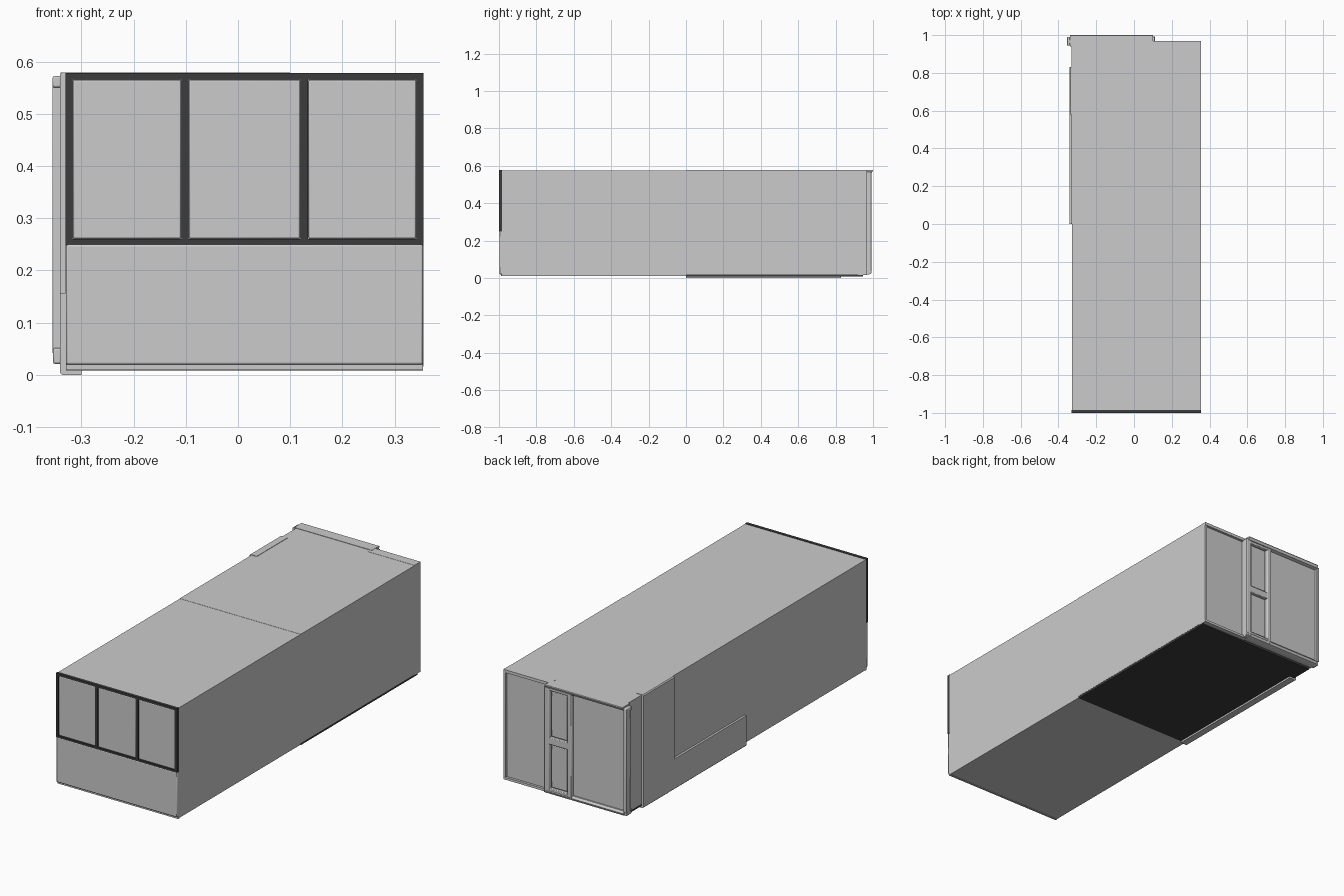
import bpy, bmesh, math

if "Cube" in bpy.data.objects:
    bpy.data.objects.remove(bpy.data.objects["Cube"])

dark = bpy.data.materials.new("dark_trim")
dark.diffuse_color = (0.045, 0.045, 0.045, 1)
dark.use_nodes = True
dark.node_tree.nodes["Principled BSDF"].inputs["Base Color"].default_value = dark.diffuse_color


def finish(name, bm, mat=None, bevel=0.0):
    bmesh.ops.recalc_face_normals(bm, faces=bm.faces)
    me = bpy.data.meshes.new(name)
    bm.to_mesh(me)
    bm.free()
    ob = bpy.data.objects.new(name, me)
    bpy.context.collection.objects.link(ob)
    if mat:
        me.materials.append(mat)
    if bevel:
        m = ob.modifiers.new("bevel", 'BEVEL')
        m.width, m.segments, m.limit_method = bevel, 2, 'ANGLE'
    bpy.ops.object.select_all(action='DESELECT')
    ob.select_set(True)
    bpy.context.view_layer.objects.active = ob
    bpy.ops.object.shade_smooth_by_angle(angle=math.radians(40))
    return ob


def box(name, x, y, z, mat=None, bevel=0.0):
    bm = bmesh.new()
    bmesh.ops.create_cube(bm, size=1)
    for v in bm.verts:
        v.co = [(a + b) / 2 + c * (b - a) for c, (a, b) in zip(v.co, (x, y, z))]
    return finish(name, bm, mat, bevel)


def extrude(name, pts, axis, lo, hi, bevel=0.0):
    """Extrude a closed 2D profile along x (profile is y,z) or y (profile is x,z)."""
    bm = bmesh.new()
    vs = [bm.verts.new((lo, p, q) if axis == 'x' else (p, lo, q)) for p, q in pts]
    geo = bmesh.ops.extrude_face_region(bm, geom=[bm.faces.new(vs)], use_keep_orig=True)
    for v in geo['geom']:
        if isinstance(v, bmesh.types.BMVert):
            v.co['xy'.index(axis)] = hi
    return finish(name, bm, None, bevel)


# Two body halves meeting at a seam
box("front_body", (-0.329, 0.354), (-0.985, 0), (0.012, 0.576))
box("rear_body", (-0.33, 0.355), (0, 0.945), (0.02, 0.577))
box("rear_underfloor", (-0.329, 0.354), (0.0, 0.945), (0.009, 0.02), dark)

# Front wall: lower panel, dark window frame and three panes
box("front_lower_panel", (-0.329, 0.354), (-0.998, -0.98), (0.02, 0.25), bevel=0.004)
box("front_sill", (-0.329, 0.354), (-0.99, -0.98), (0.01, 0.02))
bars_x = [(-0.33, -0.317), (-0.108, -0.095), (0.12, 0.134), (0.342, 0.355)]
for i, bx in enumerate(bars_x):
    box(f"window_post_{i}", bx, (-1, -0.984), (0.25, 0.578), dark)
for i, bz in enumerate([(0.25, 0.26), (0.566, 0.578)]):
    box(f"window_rail_{i}", (-0.33, 0.355), (-1, -0.984), bz, dark)
for i in range(3):
    box(f"window_pane_{i}", (bars_x[i][1] + 0.001, bars_x[i + 1][0] - 0.001),
        (-0.996, -0.983), (0.261, 0.565), bevel=0.003)

# Left side cladding, wrapping over the roof edge and under the floor
extrude("left_corner_panel", [(-0.30, 0.0), (-0.336, 0.0), (-0.341, 0.005), (-0.341, 0.574),
                              (-0.336, 0.579), (-0.30, 0.579), (-0.30, 0.57), (-0.325, 0.57),
                              (-0.325, 0.01), (-0.30, 0.01)], 'y', 0.58, 0.83)
extrude("left_lower_panel", [(-0.30, 0.0), (-0.336, 0.0), (-0.341, 0.005), (-0.341, 0.157),
                             (-0.325, 0.157), (-0.325, 0.01), (-0.30, 0.01)], 'y', 0.0, 0.58)

# Fixed rear panel with thin rails
box("rear_fixed_panel", (0.09, 0.345), (0.93, 0.956), (0.025, 0.565), bevel=0.004)
box("rear_corner_post", (0.344, 0.355), (0.92, 0.966), (0.02, 0.577))
for i, bz in enumerate([(0.016, 0.028), (0.563, 0.578)]):
    box(f"rear_fixed_rail_{i}", (0.09, 0.355), (0.92, 0.968), bz)

# Sliding rear door: flat leaf plus a framed window column
box("rear_door_leaf", (-0.34, -0.04), (0.94, 0.978), (0.03, 0.565))
box("rear_door_edge", (-0.355, -0.338), (0.955, 0.99), (0.04, 0.57), bevel=0.003)
for i, px in enumerate([(0.08, 0.11), (-0.047, -0.022)]):
    box(f"rear_window_post_{i}", px, (0.94, 0.992), (0.025, 0.57), bevel=0.004)
for i, pz in enumerate([(0.025, 0.05), (0.275, 0.31), (0.55, 0.57)]):
    box(f"rear_window_bar_{i}", (-0.03, 0.09), (0.94, 0.99), pz, bevel=0.003)
for i, pz in enumerate([(0.055, 0.27), (0.315, 0.545)]):
    box(f"rear_window_pane_{i}", (-0.016, 0.074), (0.94, 0.982), pz, bevel=0.003)
box("rear_window_backing", (-0.03, 0.09), (0.94, 0.974), (0.03, 0.565))

# Top and bottom door tracks with small end caps
extrude("door_top_track", [(0.94, 0.579), (0.998, 0.579), (1.0, 0.575), (0.994, 0.563),
                           (0.975, 0.557), (0.94, 0.557)], 'x', -0.34, 0.10)
extrude("door_bottom_track", [(0.94, 0.02), (0.975, 0.018), (0.988, 0.023), (0.993, 0.034),
                              (0.985, 0.044), (0.94, 0.046)], 'x', -0.34, 0.11)
box("top_track_cap", (-0.355, -0.338), (0.945, 0.99), (0.55, 0.572), bevel=0.004)
box("bottom_track_cap", (-0.354, -0.338), (0.945, 0.985), (0.021, 0.052), bevel=0.004)
